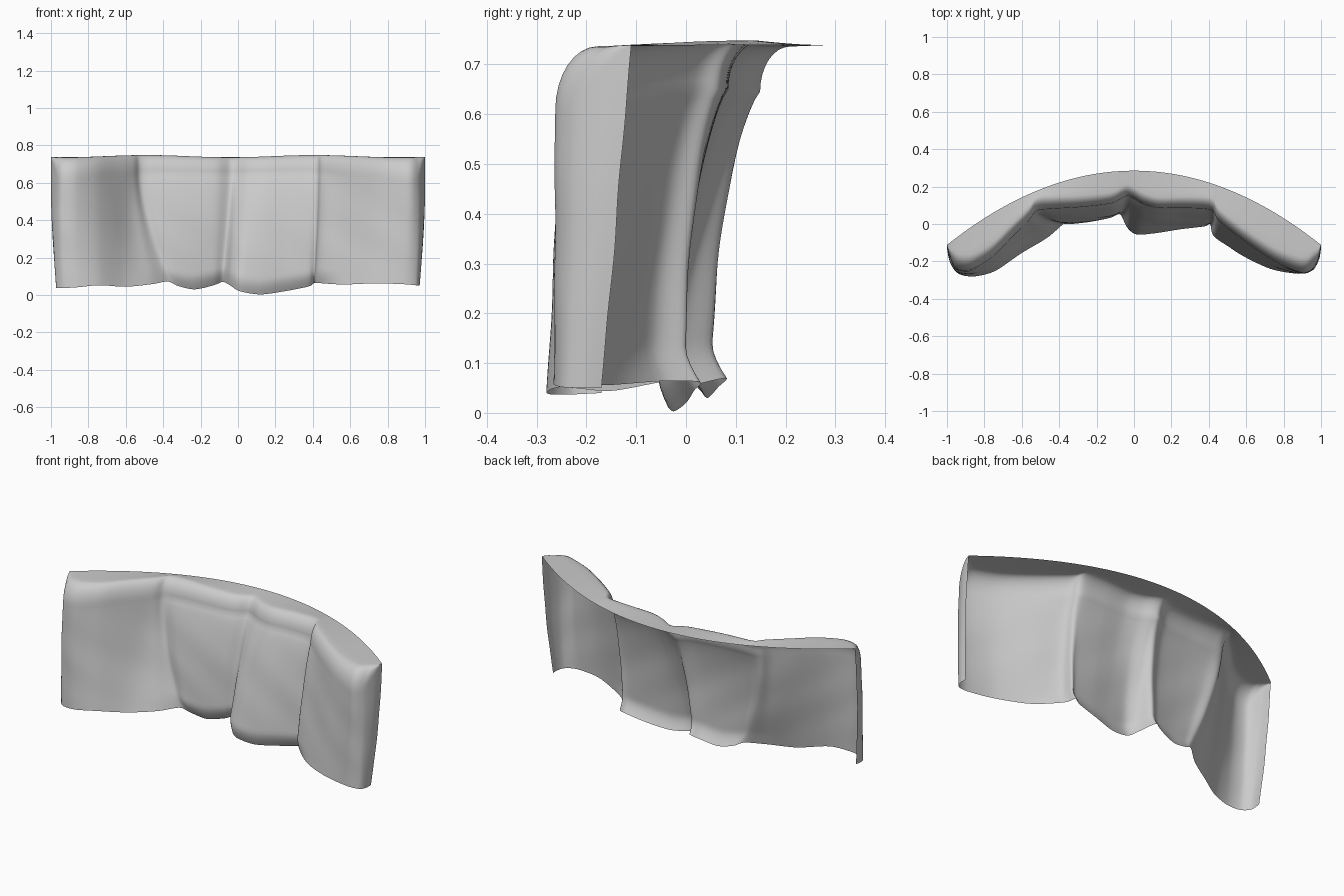
import bpy, bmesh, math
from mathutils import Vector

if "Cube" in bpy.data.objects:
    bpy.data.objects.remove(bpy.data.objects["Cube"])

TOP = 0.742
# Fold columns from left to right: top x, top y, hem x, hem y, hem z
FOLDS = [
    (-1.00, -0.115, -0.97, -0.17, 0.040),
    (-0.985, -0.17, -0.97, -0.23, 0.037),
    (-0.95, -0.24, -0.93, -0.27, 0.037),
    (-0.87, -0.245, -0.85, -0.28, 0.042),
    (-0.76, -0.18, -0.74, -0.25, 0.052),
    (-0.65, -0.07, -0.60, -0.155, 0.044),
    (-0.56, 0.02, -0.46, -0.075, 0.058),
    (-0.52, 0.07, -0.375, -0.010, 0.072),
    (-0.44, 0.08, -0.32, -0.005, 0.048),
    (-0.28, 0.09, -0.23, 0.008, 0.030),
    (-0.12, 0.11, -0.13, 0.03, 0.052),
    (-0.045, 0.147, -0.08, 0.045, 0.070),
    (-0.01, 0.142, -0.04, -0.035, 0.050),
    (0.05, 0.108, 0.01, -0.072, 0.020),
    (0.13, 0.085, 0.12, -0.06, 0.003),
    (0.26, 0.085, 0.25, -0.035, 0.020),
    (0.38, 0.08, 0.375, -0.018, 0.045),
    (0.425, 0.065, 0.405, -0.005, 0.062),
    (0.455, 0.015, 0.425, -0.075, 0.064),
    (0.58, -0.085, 0.56, -0.16, 0.056),
    (0.75, -0.20, 0.73, -0.24, 0.062),
    (0.90, -0.262, 0.88, -0.266, 0.058),
    (0.96, -0.235, 0.95, -0.25, 0.052),
    (0.99, -0.17, 0.97, -0.21, 0.050),
    (1.00, -0.11, 0.97, -0.17, 0.050),
]


def spline(i, f):
    """Smooth interpolation between fold columns."""
    n = len(FOLDS) - 1
    a, b, c, d = (FOLDS[min(max(i + k, 0), n)] for k in (-1, 0, 1, 2))
    out = []
    for p, q, r, s in zip(a, b, c, d):
        m0, m1 = (r - p) * 0.42, (s - q) * 0.42
        out.append((2*f**3 - 3*f**2 + 1)*q + (f**3 - 2*f**2 + f)*m0
                   + (-2*f**3 + 3*f**2)*r + (f**3 - f**2)*m1)
    return out


def column(xt, yt, xb, yb, zb):
    """Points from the back rail, over the shoulder and down to the hem."""
    back = Vector((max(-1, min(1, xt)), 0.285 - 0.397 * xt * xt, 0))
    front = Vector((xt, yt, 0))
    inward = back - front
    gap = inward.length
    r = min(0.06 + 0.03 * xt * xt, gap * 0.6)
    h = 1.5 * r
    inward = inward / gap * r if gap > 1e-5 else Vector()
    top = TOP + 0.006 * math.sin(7 * xt + 5)
    middle = 1 / (1 + math.exp((abs(xt) - 0.5) / 0.03))   # 1 on the centre folds
    pts = []
    for k in range(4):                                   # flat top
        p = back.lerp(front + inward, k / 4)
        pts.append((p.x, p.y, TOP - 0.003 + (top - TOP + 0.003) * k / 4))
    for k in range(8):                                   # rounded shoulder
        a = k / 8 * math.pi / 2
        p = front + inward * (1 - math.sin(a))
        pts.append((p.x, p.y, top - h * (1 - math.cos(a))))
    for k in range(33):                                  # hanging cloth
        u = k / 32
        z = (top - h) * (1 - u) + zb * u
        w = math.sin(math.pi * u)
        ripple = 0.003 * w * math.sin(11 * xt + 9 * z) * math.sin(13 * z + 4 * xt)
        pocket = 0.02 * w * math.exp(-((xt + 0.59) / 0.06) ** 2)
        belly = -0.026 * middle * math.sin(math.pi * u ** 0.7)
        curl = 0.035 * middle * max(0, (u - 0.88) / 0.12) ** 1.5
        x = xt + (xb - xt) * u ** 1.5 + math.copysign(0.006, xt) * w * abs(xt) ** 8
        y = yt + (yb - yt) * u + ripple + pocket + belly + curl
        pts.append((x, y, z))
    return pts


# Single open cloth sheet: top band, front folds and end returns
STEPS = 6
cols = [column(*spline(i, k / STEPS))
        for i in range(len(FOLDS) - 1) for k in range(STEPS)]
cols.append(column(*FOLDS[-1]))

bm = bmesh.new()
grid = [[bm.verts.new(p) for p in c] for c in cols]
for a, b in zip(grid, grid[1:]):
    for j in range(len(a) - 1):
        bm.faces.new((a[j], a[j + 1], b[j + 1], b[j]))
bmesh.ops.remove_doubles(bm, verts=bm.verts, dist=0.0005)
for f in bm.faces:
    f.smooth = True
mesh = bpy.data.meshes.new("pleated_valance")
bm.to_mesh(mesh)
bm.free()
valance = bpy.data.objects.new("pleated_valance", mesh)
bpy.context.collection.objects.link(valance)
